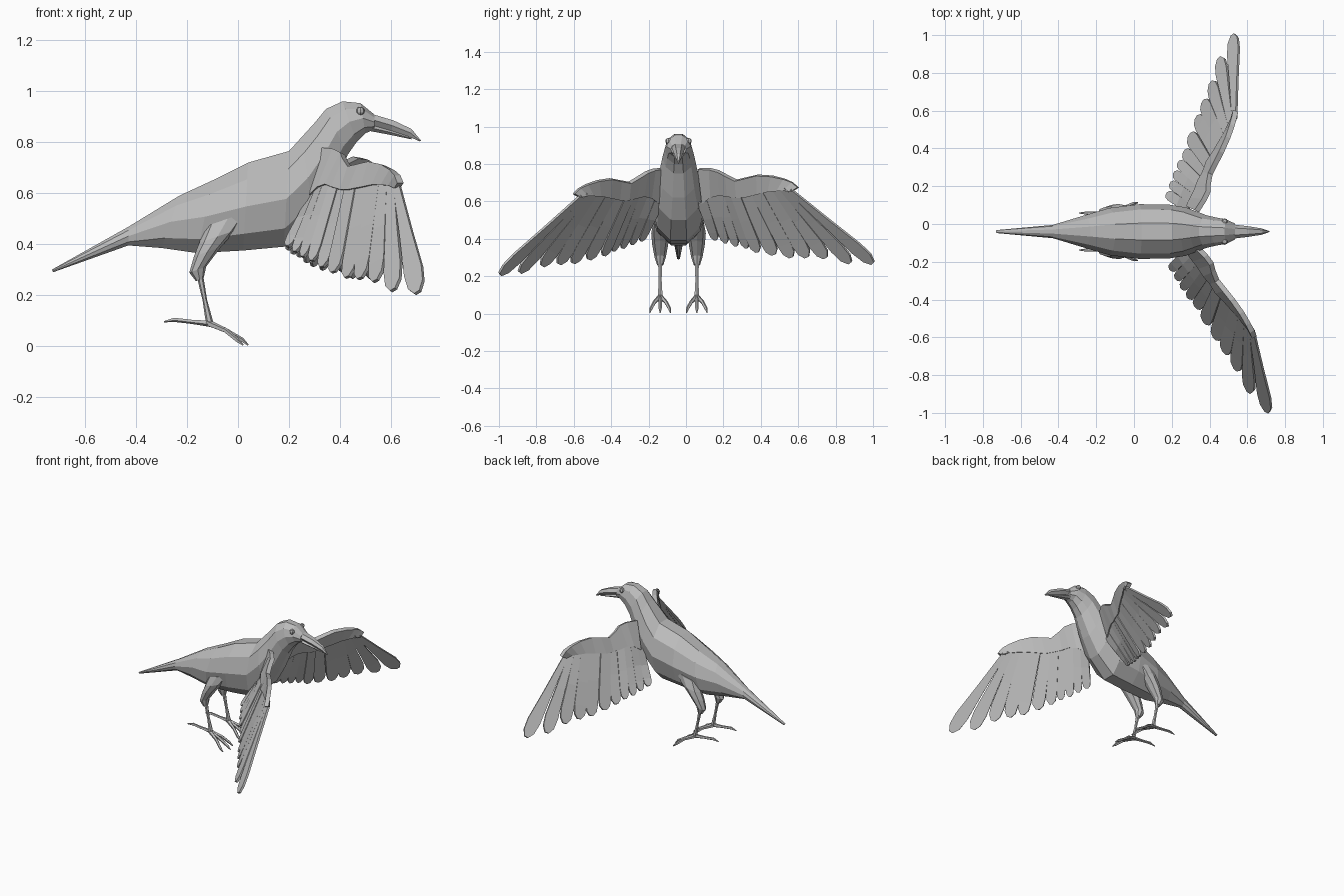
import bpy, bmesh, math
from mathutils import Vector as V, Matrix

if "Cube" in bpy.data.objects:
    bpy.data.objects.remove(bpy.data.objects["Cube"])

CY = -0.04                                   # body centre line in y
grey = bpy.data.materials.new("plain grey")
grey.diffuse_color = (0.5, 0.5, 0.5, 1)
grey.use_nodes = True
grey.node_tree.nodes["Principled BSDF"].inputs["Base Color"].default_value = grey.diffuse_color


def make(name, bm, thick=0):
    bmesh.ops.recalc_face_normals(bm, faces=bm.faces)
    me = bpy.data.meshes.new(name)
    bm.to_mesh(me)
    bm.free()
    me.materials.append(grey)
    ob = bpy.data.objects.new(name, me)
    bpy.context.collection.objects.link(ob)
    if thick:
        mod = ob.modifiers.new("thickness", 'SOLIDIFY')
        mod.thickness = thick
        mod.offset = 0
    return ob


def loft(bm, rings):
    """Skin closed rings of points and cap both ends."""
    rows = [[bm.verts.new(p) for p in r] for r in rings]
    n = len(rows[0])
    for a, b in zip(rows, rows[1:]):
        for i in range(n):
            bm.faces.new((a[i], a[(i + 1) % n], b[(i + 1) % n], b[i]))
    bm.faces.new(rows[0])
    bm.faces.new(rows[-1])


def section(tx, tz, bx, bz, w, n=10):
    """Cross-section from a top point, a bottom point and a half width."""
    c, h = V((tx + bx, 2 * CY, tz + bz)) / 2, V((tx - bx, 0, tz - bz)) / 2
    k = 1 / math.cos(math.pi / n)
    angs = [(i + 0.5) * 2 * math.pi / n for i in range(n)]
    return [c + h * k * math.cos(a) + V((0, w, 0)) * math.sin(a) for a in angs]


def tube(bm, path, n=6):
    """Tapered limb along (x, y, z, radius) points."""
    pts = [V(p[:3]) for p in path]
    rings = []
    for i, p in enumerate(path):
        d = (pts[min(i + 1, len(pts) - 1)] - pts[max(i - 1, 0)]).normalized()
        u = d.cross(V((0, 1, 0))).normalized()
        v = d.cross(u)
        rings.append([pts[i] + p[3] * (u * math.cos(t) + v * math.sin(t))
                      for t in (2 * math.pi * j / n for j in range(n))])
    loft(bm, rings)


# Body: tail, trunk, neck and head in one skin
bm = bmesh.new()
loft(bm, [section(*s) for s in (
    (-0.73, 0.30, -0.725, 0.29, 0.008),
    (-0.43, 0.468, -0.43, 0.395, 0.035),
    (-0.23, 0.59, -0.30, 0.385, 0.085),
    (-0.10, 0.65, -0.16, 0.365, 0.125),
    (0.04, 0.72, 0.02, 0.375, 0.145),
    (0.20, 0.765, 0.18, 0.39, 0.142),
    (0.25, 0.82, 0.30, 0.50, 0.128),
    (0.30, 0.875, 0.37, 0.62, 0.105),
    (0.345, 0.93, 0.43, 0.75, 0.085),
    (0.41, 0.96, 0.465, 0.80, 0.074),
    (0.48, 0.953, 0.50, 0.835, 0.064),
    (0.535, 0.908, 0.535, 0.85, 0.042))])
make("body", bm)

# Beak halves
bm = bmesh.new()
loft(bm, [section(*s, n=6) for s in (
    (0.52, 0.912, 0.52, 0.868, 0.038),
    (0.61, 0.885, 0.60, 0.845, 0.028),
    (0.68, 0.852, 0.67, 0.822, 0.017),
    (0.718, 0.806, 0.712, 0.803, 0.003))])
make("upper_beak", bm)
bm = bmesh.new()
loft(bm, [section(*s, n=6) for s in (
    (0.51, 0.872, 0.51, 0.845, 0.034),
    (0.60, 0.848, 0.60, 0.828, 0.022),
    (0.68, 0.818, 0.68, 0.811, 0.006))])
make("lower_beak", bm)

# Eyes
for side in (-1, 1):
    bm = bmesh.new()
    bmesh.ops.create_uvsphere(bm, u_segments=8, v_segments=5, radius=0.017)
    bmesh.ops.translate(bm, verts=bm.verts, vec=(0.48, CY + side * 0.054, 0.922))
    make("eye", bm)

# Legs: thigh, shin, three front toes and one hind toe
for side in (-1, 1):
    y = CY + side * 0.098
    bm = bmesh.new()
    rings = []
    for cx, cz, rx, ry in ((-0.04, 0.50, 0.09, 0.035), (-0.08, 0.43, 0.072, 0.048),
                           (-0.12, 0.37, 0.053, 0.043), (-0.158, 0.30, 0.033, 0.03),
                           (-0.15, 0.26, 0.015, 0.017)):
        rings.append([(cx + rx * math.cos(a), y + ry * math.sin(a),
                       cz + 0.35 * rx * math.cos(a))
                      for a in (math.pi * j / 4 for j in range(8))])
    loft(bm, rings)
    make("thigh", bm)
    bm = bmesh.new()
    tube(bm, ((-0.15, y, 0.28, 0.013), (-0.13, y, 0.18, 0.009), (-0.11, y, 0.085, 0.015)))
    make("shin", bm)
    bm = bmesh.new()
    for s, reach in ((-1, 0.02), (0, 0.04), (1, 0.02)):
        tube(bm, ((-0.12, y, 0.092, 0.014), (-0.05, y + s * 0.03, 0.062, 0.010),
                  (reach - 0.025, y + s * 0.05, 0.025, 0.009),
                  (reach, y + s * 0.055, 0.004, 0.003)), 5)
    tube(bm, ((-0.10, y, 0.088, 0.014), (-0.18, y, 0.096, 0.009),
              (-0.25, y, 0.104, 0.009), (-0.29, y, 0.096, 0.003)), 5)
    make("toes", bm)

# Wing stations, outermost first: leading edge, feather root, feather tip
STATIONS = (
    ((.637, -.60, .64), (.625, -.565, .62), (.705, -.995, .21)),
    ((.625, -.57, .67), (.60, -.53, .63), (.61, -.89, .22)),
    ((.605, -.53, .69), (.57, -.50, .63), (.54, -.77, .255)),
    ((.57, -.47, .71), (.535, -.46, .63), (.48, -.68, .265)),
    ((.52, -.40, .72), (.49, -.41, .62), (.43, -.605, .27)),
    ((.48, -.35, .71), (.44, -.36, .61), (.375, -.52, .29)),
    ((.44, -.30, .70), (.41, -.31, .61), (.33, -.44, .31)),
    ((.42, -.25, .73), (.375, -.27, .62), (.29, -.39, .335)),
    ((.41, -.21, .755), (.35, -.23, .63), (.255, -.34, .35)),
    ((.38, -.17, .77), (.32, -.19, .62), (.225, -.29, .37)),
    ((.33, -.12, .775), (.29, -.15, .59), (.195, -.24, .39)))
TURN = Matrix.Rotation(math.radians(11.5), 3, 'Z')


def other_side(p):
    """Mirror a wing point, swing it back and lift it slightly."""
    q = TURN @ V((p[0] - 0.34, -(p[1] + 0.13), 0)) + V((0.34, 0.08, p[2]))
    q.z += 0.06 * (q.y - 0.08) / 0.92
    return q


def wing(label, place):
    lead, root, tip = ([place(V(s[k])) for s in STATIONS] for k in range(3))
    n = len(lead)
    # arm and coverts as one panel
    bm = bmesh.new()
    a, b = [bm.verts.new(p) for p in lead], [bm.verts.new(p) for p in root]
    for i in range(n - 1):
        bm.faces.new((a[i], a[i + 1], b[i + 1], b[i]))
    make(label + "_wing_arm", bm, 0.028)
    # flight feathers, broadening to blunt tips
    bm = bmesh.new()
    for i in range(n):
        lo, hi = max(i - 1, 0), min(i + 1, n - 1)
        axis = tip[i] - root[i]
        d = axis.normalized()

        def across(row):
            w = (row[lo] - row[hi]) / (hi - lo)
            return w - d * w.dot(d)
        wr = across(root) * 0.52
        wt = across(tip)
        wt *= min(0.47, 0.043 / wt.length)
        start = root[i] - d * 0.01
        rows = []
        for t, w in ((0, wr), (0.45, wr.lerp(wt, 0.5)), (0.8, wt),
                     (0.93, wt * 0.85), (1, wt * 0.3)):
            c = start.lerp(tip[i], t)
            rows.append((bm.verts.new(c - w), bm.verts.new(c + w)))
        for p, q in zip(rows, rows[1:]):
            bm.faces.new((p[0], p[1], q[1], q[0]))
    make(label + "_wing_feathers", bm, 0.014)


wing("right", lambda p: p)
wing("left", other_side)
